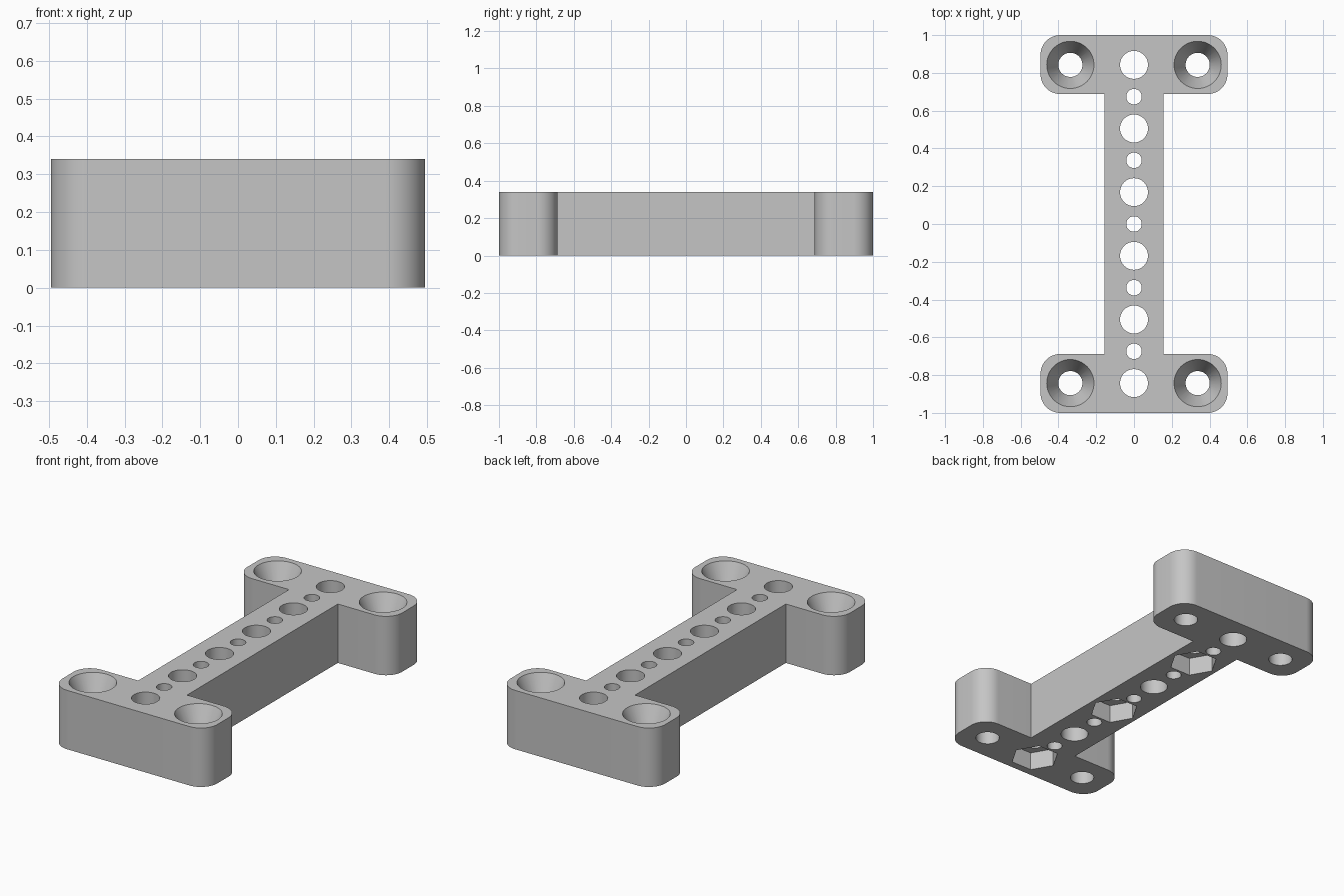
import bpy, bmesh
from math import pi, radians, sin, cos
from mathutils import Matrix

default = bpy.data.objects.get("Cube")
if default:
    bpy.data.objects.remove(default, do_unlink=True)

HEIGHT = 0.34
PITCH = 0.337
HALF_X, HALF_Y = 0.495, 1.0
FLANGE_Y, WEB_X, CORNER = 0.688, 0.156, 0.105
MOUNT_X, MOUNT_Y = PITCH, PITCH * 2.5

grey = bpy.data.materials.new("plain_grey")
grey.use_nodes = True
grey.diffuse_color = (0.56, 0.56, 0.56, 1)
grey.node_tree.nodes["Principled BSDF"].inputs["Base Color"].default_value = grey.diffuse_color


def make_object(name, bm):
    bmesh.ops.recalc_face_normals(bm, faces=bm.faces)
    mesh = bpy.data.meshes.new(name)
    bm.to_mesh(mesh)
    bm.free()
    mesh.materials.append(grey)
    obj = bpy.data.objects.new(name, mesh)
    bpy.context.collection.objects.link(obj)
    return obj


def add_cutter(bm, x, y, z0, z1, r0, r1, sides, turn=0.0):
    matrix = Matrix.Translation((x, y, (z0 + z1) / 2)) @ Matrix.Rotation(turn, 4, "Z")
    bmesh.ops.create_cone(bm, cap_ends=True, segments=sides, radius1=r0,
                          radius2=r1, depth=z1 - z0, matrix=matrix)


def quarter_outline():
    # From the web, round the flange, to the end face
    points = [(WEB_X, FLANGE_Y)]
    for cy, start in ((FLANGE_Y + CORNER, -pi / 2), (HALF_Y - CORNER, 0)):
        for i in range(17):
            a = start + i * pi / 32
            points.append((HALF_X - CORNER + CORNER * cos(a), cy + CORNER * sin(a)))
    return points


# Beam body: a bar with a rounded flange at each end
quarter = quarter_outline()
half = quarter + [(-x, y) for x, y in reversed(quarter)]
outline = half + [(-x, -y) for x, y in half]
bm = bmesh.new()
face = bm.faces.new([bm.verts.new((x, y, 0)) for x, y in outline])
top = bmesh.ops.extrude_face_region(bm, geom=[face])["geom"]
bmesh.ops.translate(bm, vec=(0, 0, HEIGHT),
                    verts=[v for v in top if isinstance(v, bmesh.types.BMVert)])
body = make_object("mounting_beam", bm)

# Straight holes: wide and narrow along the bar, four at the corners
corners = [(sx * MOUNT_X, sy * MOUNT_Y) for sx in (-1, 1) for sy in (-1, 1)]
bm = bmesh.new()
for i in range(6):
    add_cutter(bm, 0, (i - 2.5) * PITCH, -0.1, 0.5, 0.074, 0.074, 48)
for i in range(5):
    add_cutter(bm, 0, (i - 2) * PITCH, -0.1, 0.5, 0.041, 0.041, 40)
for x, y in corners:
    add_cutter(bm, x, y, -0.1, 0.5, 0.064, 0.064, 48)
holes = make_object("hole_cutter", bm)

# Countersinks above, hexagonal nut pockets below every second wide hole
bm = bmesh.new()
SINK, SLOPE = 0.13, 0.061 / 0.13
for x, y in corners:
    add_cutter(bm, x, y, HEIGHT - SINK - 0.01, HEIGHT + 0.02,
               0.064 - 0.01 * SLOPE, 0.125 + 0.02 * SLOPE, 48)
for i in (0, 2, 4):
    add_cutter(bm, 0, (i - 2.5) * PITCH, -0.1, 0.105, 0.131, 0.131, 6, pi / 2)
recesses = make_object("recess_cutter", bm)

# A hexagon corner must point along x
hexagon = [v for v in recesses.data.vertices if v.co.z < 0]
if max(v.co.x for v in hexagon) < 0.125:
    for v in recesses.data.vertices:
        if abs(v.co.x) < 0.2:
            cy = (round(v.co.y / PITCH - 0.5) + 0.5) * PITCH
            v.co.x, v.co.y = v.co.y - cy, cy - v.co.x

# Cut everything and tidy up
bpy.ops.object.select_all(action="DESELECT")
bpy.context.view_layer.objects.active = body
body.select_set(True)
for cutter in (holes, recesses):
    cutter.hide_render = True
    mod = body.modifiers.new(cutter.name, "BOOLEAN")
    mod.operation = "DIFFERENCE"
    mod.solver = "EXACT"
    mod.object = cutter
    bpy.ops.object.modifier_apply(modifier=mod.name)
for cutter in (holes, recesses):
    bpy.data.objects.remove(cutter, do_unlink=True)
bpy.ops.object.shade_smooth_by_angle(angle=radians(25))
